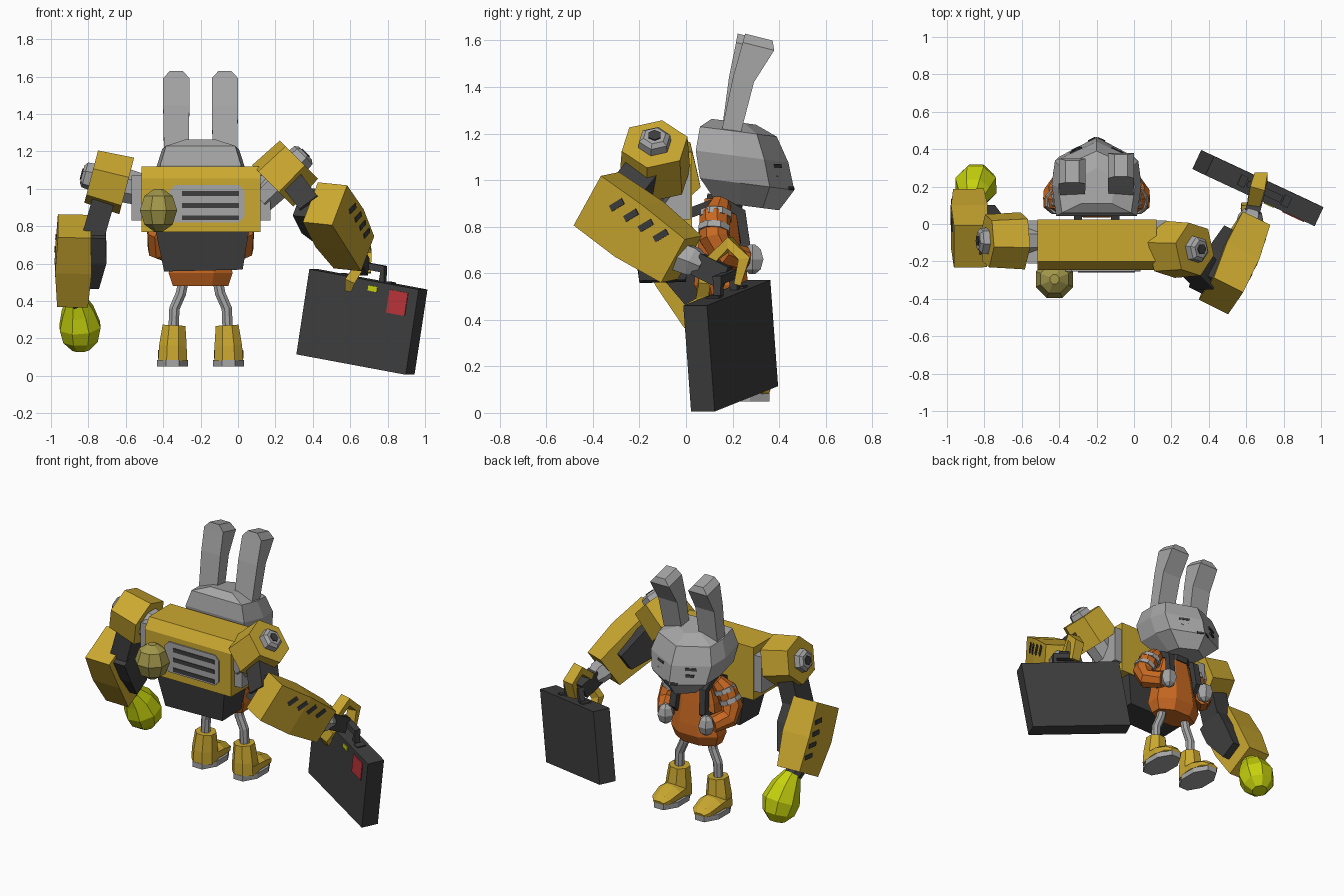
import bpy, bmesh
from math import sin, cos, pi, sqrt
from mathutils import Vector as V
from mathutils.bvhtree import BVHTree

if "Cube" in bpy.data.objects:
    bpy.data.objects.remove(bpy.data.objects["Cube"])


def material(name, r, g, b):
    m = bpy.data.materials.new(name)
    m.diffuse_color = (r, g, b, 1)
    m.use_nodes = True
    m.node_tree.nodes["Principled BSDF"].inputs["Base Color"].default_value = m.diffuse_color
    return m


GOLD = material("gold", .60, .395, .03)
ORANGE = material("orange", .58, .14, .016)
GREY = material("grey", .38, .38, .38)
DARK = material("charcoal", .048, .048, .048)
LIME = material("lime", .56, .64, .004)
OLIVE = material("olive_lamp", .36, .31, .07)
RED = material("red", .50, .035, .042)


def loft(name, rings, mat):
    """Skin a list of equal rings of points and cap both ends."""
    bm = bmesh.new()
    rs = [[bm.verts.new(p) for p in ring] for ring in rings]
    n = len(rs[0])
    for a, b in zip(rs, rs[1:]):
        for i in range(n):
            bm.faces.new((a[i], a[(i + 1) % n], b[(i + 1) % n], b[i]))
    bm.faces.new(rs[0])
    bm.faces.new(rs[-1])
    bmesh.ops.recalc_face_normals(bm, faces=bm.faces)
    me = bpy.data.meshes.new(name)
    bm.to_mesh(me)
    bm.free()
    me.materials.append(mat)
    ob = bpy.data.objects.new(name, me)
    bpy.context.collection.objects.link(ob)
    return ob


def sweep(name, pts, radii, mat, n=8, up=(0, 1, 0), phase=None):
    """n-sided tube along pts; radii are (along up, across). n=4 gives boxes."""
    pts = [V(p) for p in pts]
    phase = pi / n if phase is None else phase
    k = sqrt(2) if n == 4 else 1
    rings = []
    for i, p in enumerate(pts):
        t = (pts[min(i + 1, len(pts) - 1)] - pts[max(i - 1, 0)]).normalized()
        u = V(up)
        u = (u - t * u.dot(t)).normalized()
        w = t.cross(u)
        a, b = radii[i] if isinstance(radii[i], tuple) else (radii[i], radii[i])
        rings.append([p + u * a * k * cos(phase + 2 * pi * j / n)
                      + w * b * k * sin(phase + 2 * pi * j / n) for j in range(n)])
    return loft(name, rings, mat)


def box(name, lo, hi, mat):
    lo, hi = V(lo), V(hi)
    c, h = (lo + hi) / 2, (hi - lo) / 2
    return sweep(name, [(c.x, c.y, lo.z), (c.x, c.y, hi.z)], [(h.y, h.x)] * 2, mat, 4)


def ball(name, c, r, mat, n=8, stretch=1.0, axis=(0, 0, 1)):
    c, axis = V(c), V(axis)
    ang = [pi * a for a in (.08, .27, .5, .73, .92)]
    return sweep(name, [c - axis * cos(a) * r * stretch for a in ang],
                 [sin(a) * r for a in ang], mat, n)


def plate(name, target, origin, direction, half, mat, up=(0, 0, 1), n=4):
    """Thin plate laid on the target where a ray hits it."""
    me = target.data
    tree = BVHTree.FromPolygons([v.co for v in me.vertices], [tuple(p.vertices) for p in me.polygons])
    p, nor, _, _ = tree.ray_cast(V(origin), V(direction).normalized())
    if p:
        sweep(name, [p - nor * .004, p + nor * .005], [half] * 2, mat, n, up)


CX = -.2  # centre line of the small rabbit pilot

# Head: rings stacked in z, pointed at the face and tipped forwards
rings = []
for z, w, yb, yf in ((.89, .11, .13, .40), (.985, .215, .06, .465), (1.1, .24, .042, .44),
                     (1.205, .205, .06, .39), (1.245, .09, .11, .30)):
    side = [(w * .93, yf - (yf - yb) * .26), (w, (yb + yf) / 2 - .03), (w * .9, yb)]
    ring = [(0, yf)] + side + [(-x, y) for x, y in reversed(side)]
    rings.append([(CX + x, y, z - .13 * (y - .25)) for x, y in ring])
head = loft("head", rings, GREY)

# Ears
for s, lean in ((-1, 0), (1, .03)):
    rings = []
    for z, w, y0, y1 in ((1.19, .066, .155, .235), (1.42, .07, .185, .275),
                         (1.575, .07, .215, .35), (1.615, .035, .222, .34)):
        d = lean * (z - 1.19) / .4
        rings.append([(CX + s * .13 + x, y + d, z - .25 * (y - .28))
                      for x, y in ((-w, y0), (w, y0), (w, y1), (-w, y1))])
    loft("ear", rings, GREY)

# Eyes and mouth
for s in (-1, 1):
    for z, w in ((1.06, .035), (1.02, .026)):
        plate("eye", head, (CX + s * .11, 1, z), (0, -1, 0), (.008, w), DARK)
    plate("mouth", head, (CX + s * .025, 1, .965), (0, -1, 0), (.007, .022), DARK)

# Jacket body and collar
sweep("jacket", [(CX, .15, z) for z in (.48, .55, .62, .76, .92)],
      [(.09, .16), (.125, .185), (.12, .17), (.10, .15), (.075, .10)], ORANGE)
sweep("collar", [(CX, .16, .87), (CX, .17, .93)], [(.085, .11)] * 2, DARK)

for s in (-1, 1):
    X = lambda d: CX + s * d
    # Sleeves, reflective bands, hands
    sweep("sleeve", [(X(.13), .15, .9), (X(.185), .125, .84), (X(.225), .12, .75),
                     (X(.225), .16, .68), (X(.17), .25, .66)],
          [.045, .068, .066, .062, .055], ORANGE, 8, (0, 1, .5))
    for z, d, y in ((.86, .17, .13), (.80, .203, .122)):
        sweep("sleeve_band", [(X(d), y, z), (X(d + .012), y - .002, z - .026)], [.072, .073], GREY)
    ball("hand", (X(.15), .285, .66), .055, GREY, 6, 1.2)
    # Backpack straps
    sweep("strap", [(X(.10), .02, .86), (X(.10), .15, .91), (X(.10), .235, .86), (X(.11), .255, .72),
                    (X(.14), .16, .64)], [.022] * 5, DARK, 4, (1, 0, 0))
    # Legs and boots
    sweep("leg", [(X(.09), .15, .52), (X(.105), .15, .44), (X(.14), .15, .36), (X(.145), .15, .24)],
          [.03] * 4, GREY)
    sweep("boot_shaft", [(X(.15), .15, .08), (X(.148), .15, .16), (X(.142), .15, .27)],
          [.083, .08, .066], GOLD)
    sweep("boot_toe", [(X(.15), y, z) for y, z in ((.12, .115), (.24, .115), (.33, .10), (.36, .09))],
          [(.06, .08), (.055, .085), (.035, .07), (.015, .04)], GOLD, 8, (0, 0, 1))
    sweep("boot_sole", [(X(.15), .215, .05), (X(.15), .215, .085)], [(.155, .09)] * 2, GREY)

# Backpack machine: chamfered gold shell, dark hopper, side blocks
prof = ((-.245, .77), (.025, .77), (.025, 1.12), (-.2, 1.12), (-.245, 1.055))
loft("backpack_shell", [[(x, y, z) for y, z in prof] for x in (-.515, .12)], GOLD)
sweep("backpack_base", [(-.185, -.10, .565), (-.19, -.105, .78)], [(.10, .21), (.125, .25)], DARK, 4)
box("side_block", (-.57, -.21, .83), (-.50, .02, 1.07), GREY)
box("side_block", (.11, -.21, .83), (.175, .02, 1.07), GREY)

# Vent panel with three slots, and the lamp
o = [(-.20, .10), (-.17, .10), (.17, .10), (.20, .07), (.20, -.07), (.17, -.10), (-.17, -.10), (-.20, -.07)]
o[0], o[1] = (-.20, .07), (-.17, .10)
loft("vent_panel", [[(-.165 + x, y, .92 + z) for x, z in o] for y in (-.24, -.253)], GREY)
for z in (.975, .91, .845):
    box("vent_slot", (-.30, -.258, z - .013), (.005, -.25, z + .013), DARK)
sweep("lamp_stem", [(-.42, -.2, .885), (-.42, -.25, .885)], [.06] * 2, DARK, 8, (0, 0, 1))
ball("lamp", (-.425, -.295, .885), .108, OLIVE, 8, 1.08)


def machine_arm(tag, inner_end, outer_end, elbow, wrist, wide, inward):
    """Shoulder drum with bolt, dark upper arm, armoured forearm."""
    a, b, e, w = V(inner_end), V(outer_end), V(elbow), V(wrist)
    ax, wide, inward = (b - a).normalized(), V(wide).normalized(), V(inward).normalized()
    sweep(tag + "_shoulder", [a, b], [.16, .148], GOLD, 6, (0, 1, 0), .3)
    sweep(tag + "_shoulder_bolt", [b - ax * .01, b + ax * .035, b + ax * .05], [.075, .07, .05], GREY, 6, (0, 1, 0), .3)
    sweep(tag + "_bolt_core", [b + ax * .04, b + ax * .056], [.03] * 2, DARK, 6)
    sweep(tag + "_joint", [a - ax * .1, a + ax * .02], [.09, .1], GREY)
    d = w - e
    pivot = e + inward * .10 + d * .16
    sweep(tag + "_upper_arm", [(a + b) / 2, pivot], [(.075, .06)] * 2, DARK, 4)
    arm = sweep(tag + "_forearm", [e, e + d * .5, w], [(.128, .088), (.132, .098), (.112, .082)], GOLD, 4, wide)
    sweep(tag + "_forearm_inner", [e + inward * .11 + d * t for t in (.05, .4, .8)],
          [(.09, .06), (.095, .065), (.06, .03)], DARK, 4, wide)
    # warning stripes along the outer face
    for i in range(4):
        q = e + d * (.25 + .17 * i) + wide * .07
        plate(tag + "_stripe", arm, q - inward, inward, (.035, .014), DARK, wide + d)
    return arm


machine_arm("left", (-.595, -.09, 1.015), (-.785, -.09, 1.065), (-.875, -.12, .80), (-.885, .09, .42),
            (0, .87, .48), (1, 0, -.02))
machine_arm("right", (.185, -.135, 1.015), (.325, -.135, 1.155), (.465, -.385, .92), (.62, -.02, .66),
            (.335, .51, .79), (-.155, .07, .03))

# Left bulb fist
sweep("left_wrist", [(-.882, .07, .45), (-.86, .13, .38)], [.055] * 2, DARK)
sweep("bulb_fist", [(-.865, .115, .41), (-.855, .165, .345), (-.845, .205, .265), (-.842, .23, .19), (-.84, .245, .14)],
      [.055, .092, .118, .10, .05], LIME)

# Right wrist, palm and hooked fingers
sweep("right_wrist", [(.60, -.05, .68), (.625, .03, .65), (.635, .07, .63)], [.07, .07, .05], GREY, 6, (0, 0, 1))
sweep("right_palm", [(.63, .05, .64), (.66, .17, .58)], [(.05, .04)] * 2, DARK, 4, (0, 0, 1))
sweep("finger", [(.64, .11, .66), (.66, .19, .73), (.68, .25, .66), (.68, .22, .55)],
      [(.035, .02), (.04, .025), (.035, .025), (.03, .015)], GOLD, 4, (1, 0, 0))
sweep("thumb", [(.64, .08, .57), (.60, .07, .51), (.59, .10, .46)], [.025, .028, .018], GOLD, 4)

# Briefcase, tilted, with handle and labels
C = V((.6625, .192, .288))
u = V((.59, -.275, -.11)).normalized()
v = V((.075, -.036, .455))
v = (v - u * v.dot(u)).normalized()
n = v.cross(u)
n = n if n.y > 0 else -n
case = sweep("briefcase", [C - u * .327, C + u * .327], [(.231, .056)] * 2, DARK, 4, v)
T = C + v * .225
sweep("case_handle", [T + u * a + v * b for a, b in ((-.085, 0), (-.08, .075), (.08, .075), (.085, 0))],
      [.016, .02, .02, .016], DARK, 4, n)
for a, b, h, m in ((.215, .14, (.062, .055), RED), (.06, .19, (.014, .027), LIME)):
    plate("case_label", case, C - n + u * a + v * b, n, h, m, v)
for a in (-.13, .13):
    sweep("case_latch", [T + u * (a - .02), T + u * (a + .02)], [(.014, .03)] * 2, DARK, 4, v)
